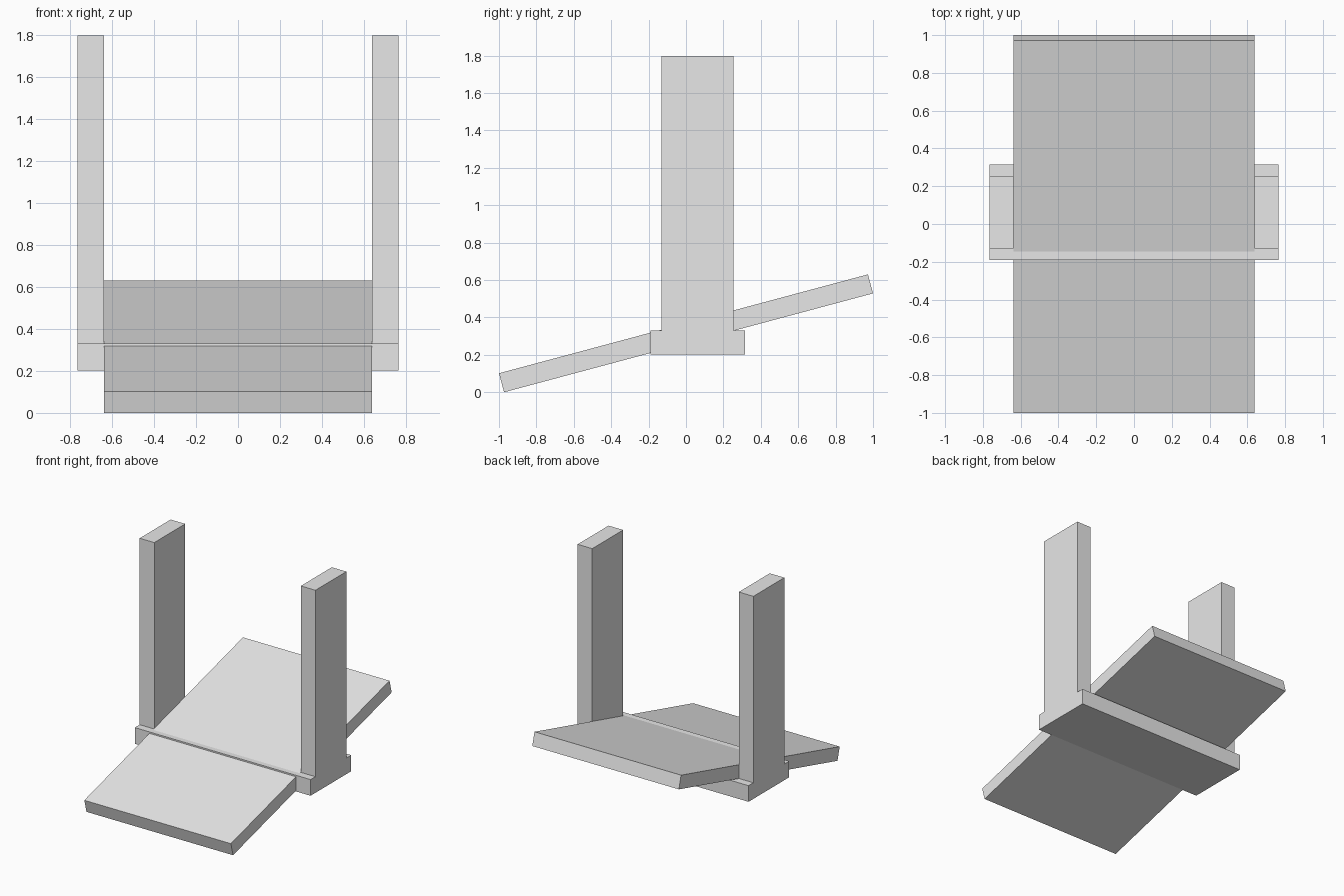
import bpy
import math

cube = bpy.data.objects.get("Cube")
if cube:
    bpy.data.objects.remove(cube, do_unlink=True)

# One plain grey for everything
grey = bpy.data.materials.new("light_grey")
grey.use_nodes = True
grey.diffuse_color = (0.8, 0.8, 0.8, 1)
bsdf = next(n for n in grey.node_tree.nodes if n.type == "BSDF_PRINCIPLED")
bsdf.inputs["Base Color"].default_value = grey.diffuse_color


def box(name, low, high, tilt=0):
    """Box between two corners, tilted about its own x axis."""
    centre = [(a + b) / 2 for a, b in zip(low, high)]
    bpy.ops.mesh.primitive_cube_add(size=1, location=centre, rotation=(tilt, 0, 0))
    obj = bpy.context.object
    obj.name = name
    obj.scale = [b - a for a, b in zip(low, high)]
    bpy.ops.object.transform_apply(location=False, rotation=False, scale=True)
    obj.data.materials.append(grey)
    return obj


OUTER, INNER = 0.765, 0.638
BASE_TOP = 0.33

# Cross beam carrying the posts
box("base_beam", (-OUTER, -0.19, 0.203), (OUTER, 0.315, BASE_TOP))

# Upright posts at both ends
box("left_post", (INNER, -0.13, BASE_TOP), (OUTER, 0.255, 1.797))
box("right_post", (-OUTER, -0.13, BASE_TOP), (-INNER, 0.255, 1.797))

# Single sloping plank passing through the beam
LENGTH, THICK, MID = 2.042, 0.105, 0.315
box("sloping_plank", (-INNER, -LENGTH / 2, MID - THICK / 2),
    (INNER, LENGTH / 2, MID + THICK / 2), math.radians(15))
